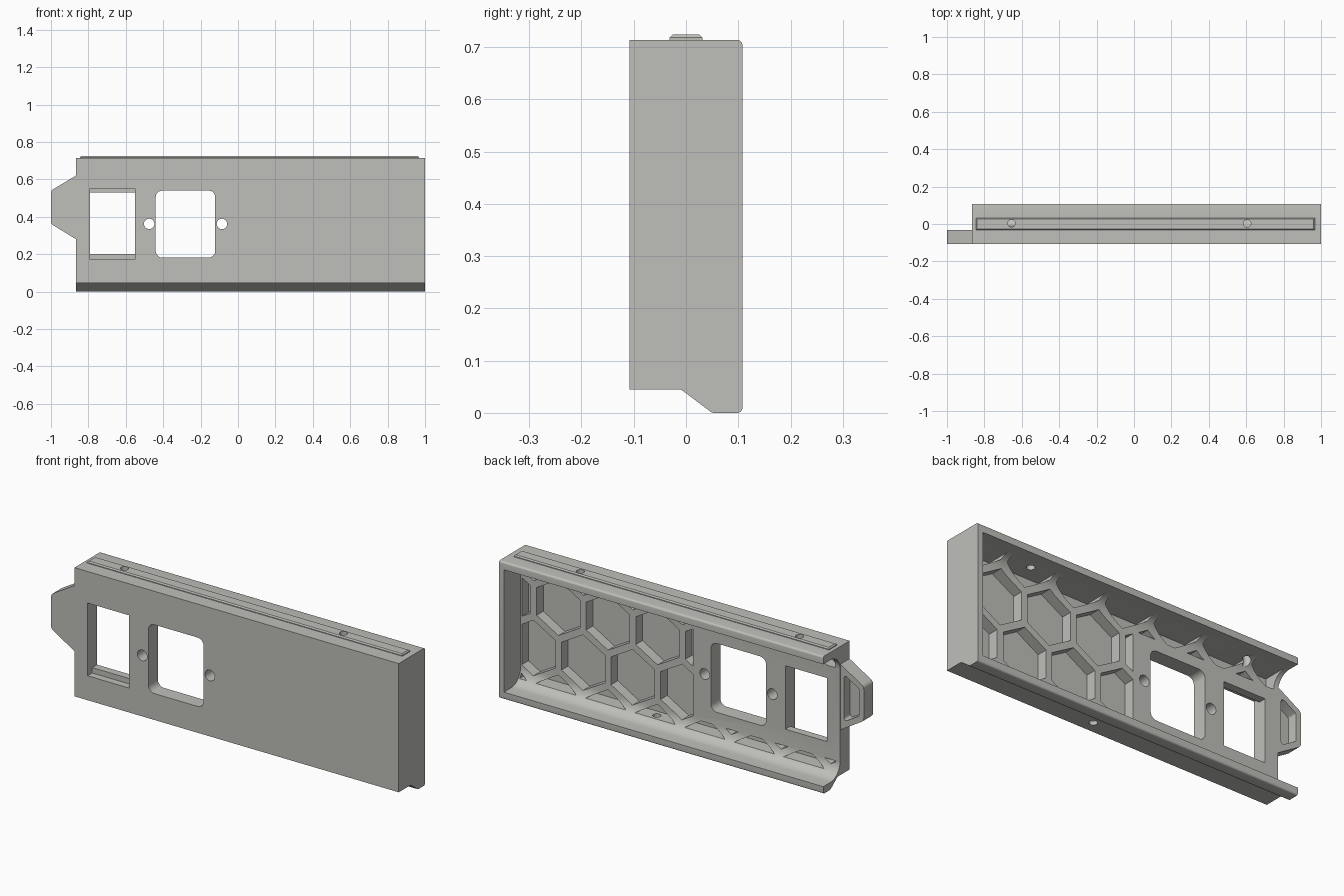
import bpy, bmesh, math
from mathutils import Vector

if "Cube" in bpy.data.objects:
    bpy.data.objects.remove(bpy.data.objects["Cube"])

grey = bpy.data.materials.new("warm grey")
grey.diffuse_color = (0.52, 0.52, 0.49, 1)
grey.use_nodes = True
grey.node_tree.nodes["Principled BSDF"].inputs["Base Color"].default_value = grey.diffuse_color


def prism(name, pts, axis, a, b):
    """Extrude a 2D outline from a to b. Outline is (y,z) for x, (x,z) for y, (x,y) for z."""
    def place(p, t):
        return {'x': (t, p[0], p[1]), 'y': (p[0], t, p[1]), 'z': (p[0], p[1], t)}[axis]
    bm = bmesh.new()
    lo = [bm.verts.new(place(p, a)) for p in pts]
    hi = [bm.verts.new(place(p, b)) for p in pts]
    n = len(pts)
    bm.faces.new(lo)
    bm.faces.new(hi[::-1])
    for i in range(n):
        bm.faces.new((lo[i], hi[i], hi[(i + 1) % n], lo[(i + 1) % n]))
    bmesh.ops.recalc_face_normals(bm, faces=bm.faces)
    me = bpy.data.meshes.new(name)
    bm.to_mesh(me)
    bm.free()
    me.materials.append(grey)
    ob = bpy.data.objects.new(name, me)
    bpy.context.collection.objects.link(ob)
    return ob


def rect(x0, z0, x1, z1):
    return [(x0, z0), (x1, z0), (x1, z1), (x0, z1)]


def ring(cx, cy, r, n, start=0.0):
    return [(cx + r * math.cos(start + math.tau * i / n),
             cy + r * math.sin(start + math.tau * i / n)) for i in range(n)]


def rounded(pts, radii, seg=5):
    """Round each corner of an outline with its own radius."""
    out = []
    for i, (p, r) in enumerate(zip(pts, radii)):
        p = Vector(p)
        if r == 0:
            out.append(tuple(p))
            continue
        d0 = (Vector(pts[i - 1]) - p).normalized()
        d1 = (Vector(pts[(i + 1) % len(pts)]) - p).normalized()
        half = d0.angle(d1) / 2
        c = p + (d0 + d1).normalized() * (r / math.sin(half))
        t = r / math.tan(half)
        v0, v1 = p + d0 * t - c, p + d1 * t - c
        sweep = v0.angle(v1)
        for k in range(seg + 1):
            f = k / seg
            w = (v0 * math.sin((1 - f) * sweep) + v1 * math.sin(f * sweep)) / math.sin(sweep)
            out.append(tuple(c + w))
    return out


def boolean(target, tool, op='DIFFERENCE'):
    """Apply a boolean to target and remove the tool."""
    m = target.modifiers.new("cut", 'BOOLEAN')
    m.operation, m.object, m.solver = op, tool, 'EXACT'
    dg = bpy.context.evaluated_depsgraph_get()
    me = bpy.data.meshes.new_from_object(target.evaluated_get(dg))
    target.modifiers.clear()
    target.data = me
    bpy.data.objects.remove(tool)


# Outer shell with stepped underside
outline = [(-0.108, 0.045), (-0.01, 0.045), (0.05, 0), (0.108, 0),
           (0.108, 0.714), (-0.108, 0.714)]
body = prism("panel_body", rounded(outline, [0, 0.012, 0.012, 0.01, 0.01, 0]), 'x', -0.865, 1.0)

# End tab, fused with the front plate
tab = [(-0.8, 0.66), (-1.0, 0.54), (-1.0, 0.362), (-0.8, 0.24)]
boolean(body, prism("tab", rounded(tab, [0, 0.025, 0.025, 0]), 'y', -0.108, -0.032), 'UNION')

# Filleted channel, open at the back and at the tab end
channel = [(-0.03, 0.038), (0.3, 0.038), (0.3, 0.674), (-0.03, 0.674)]
boolean(body, prism("channel", rounded(channel, [0.078, 0, 0, 0.078], 10), 'x', -0.95, 0.972))

# Honeycomb pockets, kept clear of the pad around the openings
PITCH, R = 0.285, 0.144
ROW = PITCH * math.sqrt(3) / 2
region = prism("pocket_region", [(-0.085, 0.065), (-0.005, 0.065), (0.05, 0.045),
                                 (0.05, 0.674), (-0.085, 0.674)], 'x', -0.84, 0.965)
boolean(region, prism("pad", rect(-1.1, 0.113, -0.02, 0.597), 'y', -0.2, 0.2))
cells = None
for row in range(-1, 3):
    for col in range(-1, 7):
        cx = 0.755 - PITCH * col + (PITCH / 2 if row % 2 == 0 else 0)
        cell = prism("cell", ring(cx, 0.235 + ROW * row, R, 6, math.pi / 6), 'y', -0.15, 0.15)
        if cells is None:
            cells = cell
        else:
            bm = bmesh.new()
            bm.from_mesh(cells.data)
            bm.from_mesh(cell.data)
            bm.to_mesh(cells.data)
            bm.free()
            bpy.data.objects.remove(cell)
boolean(region, cells, 'INTERSECT')
boolean(body, region)

# Recess in the back of the tab
recess = [(-0.885, 0.575), (-0.972, 0.522), (-0.972, 0.38), (-0.885, 0.327)]
boolean(body, prism("tab_recess", rounded(recess, [0.012] * 4), 'y', -0.085, 0.05))

# Rectangular window with a ledge at top and bottom
boolean(body, prism("window", rect(-0.79, 0.2, -0.55, 0.53), 'y', -0.2, 0.05))
boolean(body, prism("window_front", rect(-0.79, 0.172, -0.55, 0.55), 'y', -0.2, -0.07))

# Rounded socket opening and its two screw holes
boolean(body, prism("socket", rounded(rect(-0.44, 0.182, -0.122, 0.54), [0.035] * 4), 'y', -0.2, 0.05))
for x in (-0.475, -0.086):
    boolean(body, prism("screw_hole", ring(x, 0.362, 0.028, 24), 'y', -0.2, 0.05))

# Top rail with chamfered edges
rail = prism("rail", rect(-0.845, -0.032, 0.967, 0.032), 'z', 0.70, 0.724)
bm = bmesh.new()
bm.from_mesh(rail.data)
edges = [e for e in bm.edges if all(v.co.z > 0.72 for v in e.verts)]
bmesh.ops.bevel(bm, geom=edges, offset=0.006, segments=1, affect='EDGES')
bm.to_mesh(rail.data)
bm.free()
boolean(body, rail, 'UNION')

# Mounting holes through the rail and the underside
for x in (-0.655, 0.605):
    boolean(body, prism("rail_hole", ring(x, 0.003, 0.02, 20), 'z', 0.6, 0.8))
boolean(body, prism("under_hole", ring(0.2, -0.045, 0.02, 20), 'z', -0.1, 0.09))

# Smooth fillets, sharp edges kept
bpy.context.view_layer.objects.active = body
body.select_set(True)
bpy.ops.object.shade_smooth_by_angle(angle=math.radians(30))
